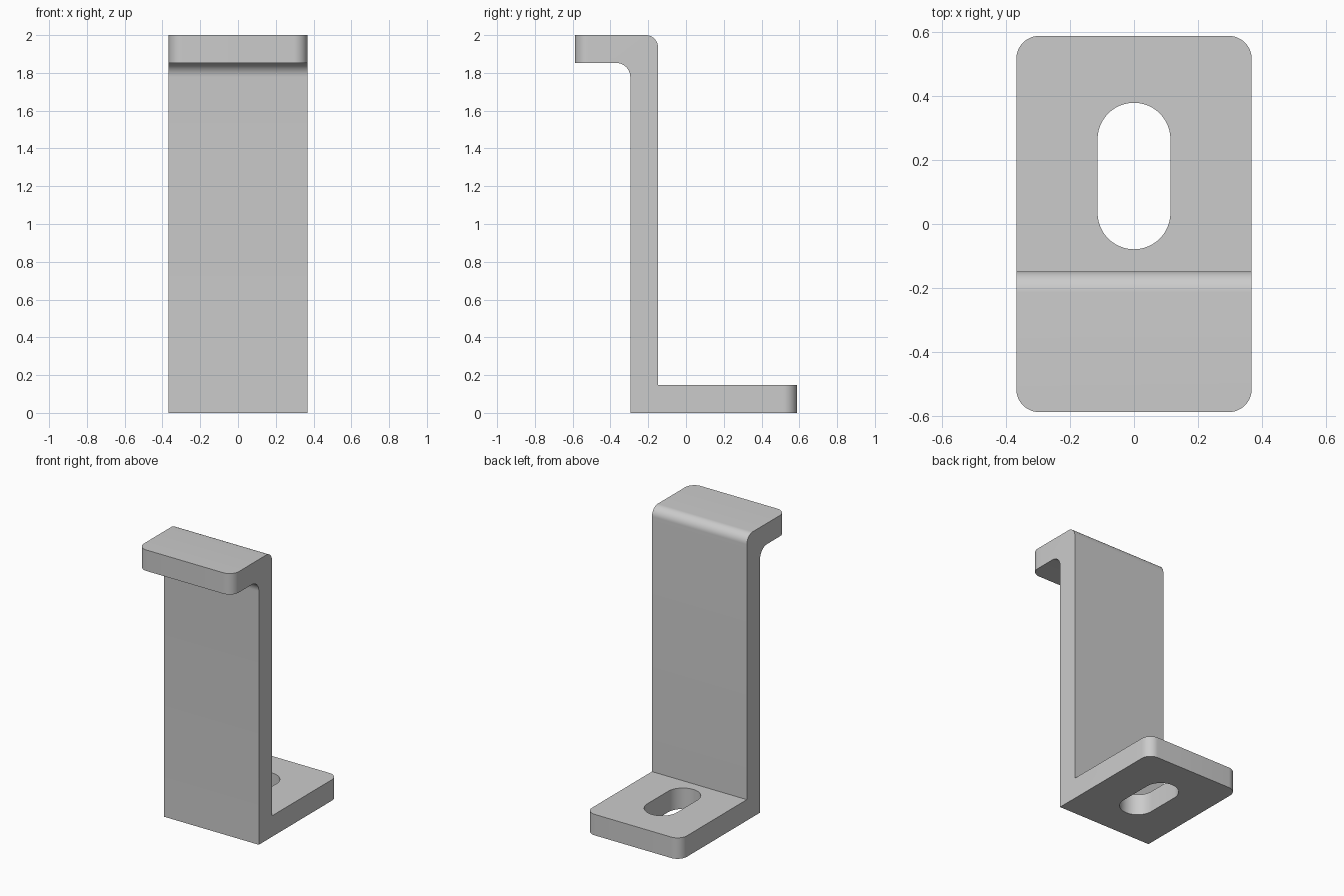
import bpy, bmesh, math
from mathutils import Vector

cube = bpy.data.objects.get("Cube")
if cube:
    bpy.data.objects.remove(cube, do_unlink=True)

HALF_W, HALF_D, HEIGHT = 0.368, 0.588, 2.0
THICK = 0.147
WALL_FRONT, WALL_BACK = -0.295, -0.148

metal = bpy.data.materials.new("grey metal")
metal.use_nodes = True
GREY = (0.6, 0.6, 0.6, 1)
metal.diffuse_color = GREY
metal.node_tree.nodes["Principled BSDF"].inputs["Base Color"].default_value = GREY


def extrude_outline(points, direction):
    """Closed outline pushed along a direction into a solid."""
    bm = bmesh.new()
    face = bm.faces.new([bm.verts.new(p) for p in points])
    out = bmesh.ops.extrude_face_region(bm, geom=[face])
    moved = [v for v in out["geom"] if isinstance(v, bmesh.types.BMVert)]
    bmesh.ops.translate(bm, verts=moved, vec=direction)
    bmesh.ops.recalc_face_normals(bm, faces=bm.faces)
    return bm


def round_edges(bm, rule, radius):
    """Round the edges whose direction and midpoint meet the rule."""
    edges = []
    for e in bm.edges:
        a, b = (v.co for v in e.verts)
        if rule((b - a).normalized(), (a + b) / 2):
            edges.append(e)
    bmesh.ops.bevel(bm, geom=edges, offset=radius, offset_type='OFFSET',
                    segments=12, profile=0.5, affect='EDGES')


def make_object(name, bm):
    mesh = bpy.data.meshes.new(name)
    bm.to_mesh(mesh)
    bm.free()
    mesh.materials.append(metal)
    obj = bpy.data.objects.new(name, mesh)
    bpy.context.collection.objects.link(obj)
    return obj


# Bracket: stepped side profile pushed across the width
profile = [(WALL_FRONT, 0), (HALF_D, 0), (HALF_D, THICK), (WALL_BACK, THICK),
           (WALL_BACK, HEIGHT), (-HALF_D, HEIGHT),
           (-HALF_D, HEIGHT - THICK), (WALL_FRONT, HEIGHT - THICK)]
bm = extrude_outline([(-HALF_W, y, z) for y, z in profile], Vector((2 * HALF_W, 0, 0)))

# Rounded free corners of foot and lip, then the outer and inner top bends
round_edges(bm, lambda d, m: abs(d.z) > 0.9 and abs(m.y) > HALF_D - 0.01, 0.072)
round_edges(bm, lambda d, m: abs(d.x) > 0.9 and m.z > HEIGHT - 0.01
            and abs(m.y - WALL_BACK) < 0.01, 0.065)
round_edges(bm, lambda d, m: abs(d.x) > 0.9 and abs(m.z - HEIGHT + THICK) < 0.01
            and abs(m.y - WALL_FRONT) < 0.01, 0.075)
bracket = make_object("bracket", bm)

# Slot through the foot
SLOT_R, SLOT_Y, SLOT_HALF = 0.114, 0.15, 0.115
STEPS = 24
outline = []
for end in (1, -1):
    for i in range(STEPS + 1):
        a = math.pi * i / STEPS
        outline.append((end * SLOT_R * math.cos(a),
                        SLOT_Y + end * (SLOT_HALF + SLOT_R * math.sin(a)), -0.1))
cutter = make_object("slot_cutter", extrude_outline(outline, Vector((0, 0, 0.4))))
cutter.hide_render = True

cut = bracket.modifiers.new("slot", 'BOOLEAN')
cut.operation = 'DIFFERENCE'
cut.solver = 'EXACT'
cut.object = cutter
bpy.context.view_layer.objects.active = bracket
bracket.select_set(True)
cutter.select_set(False)
bpy.ops.object.modifier_apply(modifier=cut.name)
bpy.data.objects.remove(cutter, do_unlink=True)

bpy.ops.object.shade_smooth_by_angle(angle=math.radians(30))
